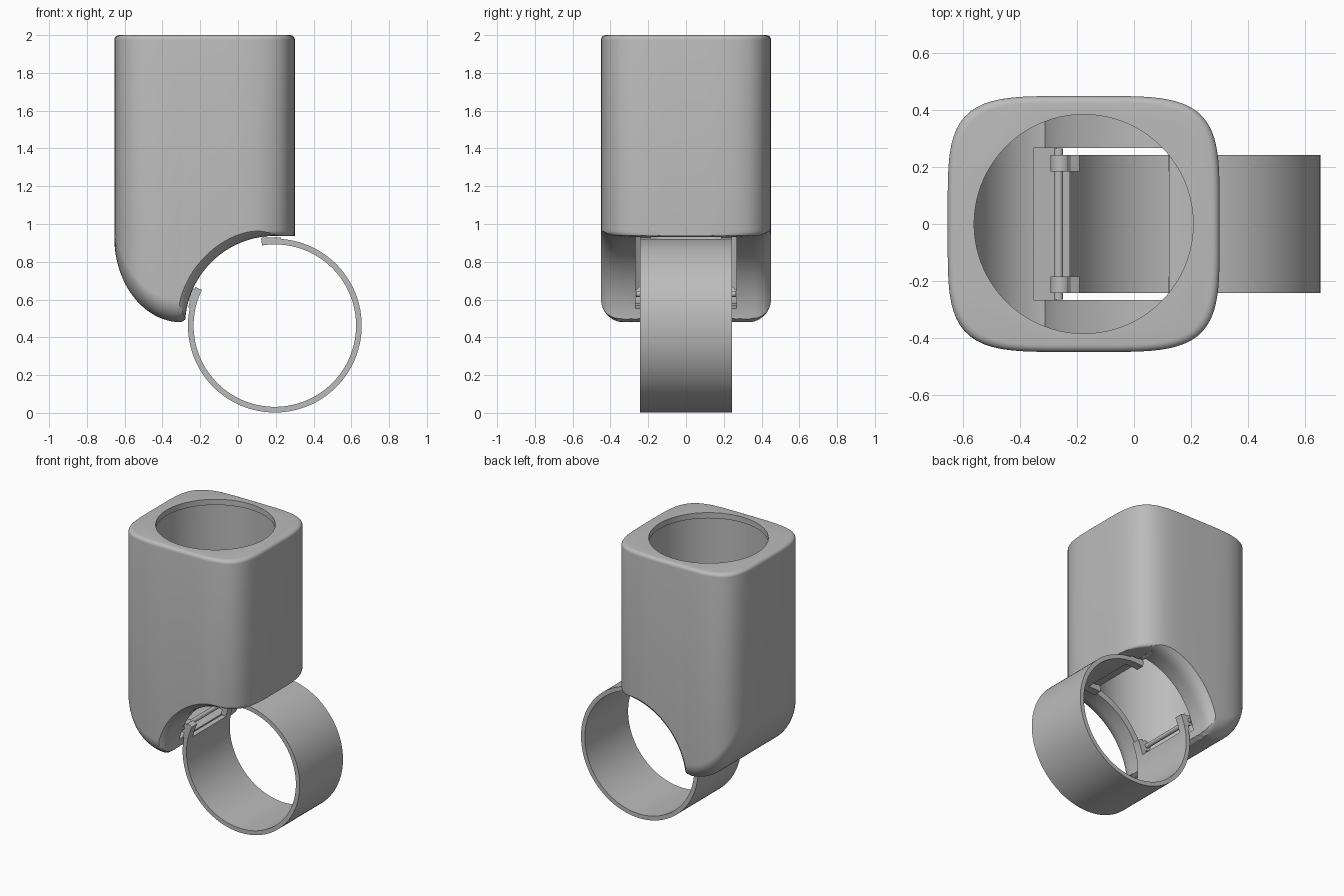
import bpy, bmesh, math

if "Cube" in bpy.data.objects:
    bpy.data.objects.remove(bpy.data.objects["Cube"])

grey = bpy.data.materials.new("plain grey")
grey.diffuse_color = (0.5, 0.5, 0.5, 1)
grey.use_nodes = True
grey.node_tree.nodes["Principled BSDF"].inputs["Base Color"].default_value = grey.diffuse_color
AX, AZ = 0.195, 0.462          # ring axis, running along y


def finish(name, bm):
    bmesh.ops.recalc_face_normals(bm, faces=bm.faces)
    me = bpy.data.meshes.new(name)
    bm.to_mesh(me)
    bm.free()
    ob = bpy.data.objects.new(name, me)
    bpy.context.collection.objects.link(ob)
    me.materials.append(grey)
    return ob


def activate(ob):
    bpy.ops.object.select_all(action='DESELECT')
    ob.select_set(True)
    bpy.context.view_layer.objects.active = ob


def smooth(ob):
    activate(ob)
    bpy.ops.object.shade_smooth_by_angle(angle=math.radians(32))


def cut(ob, cutter):
    activate(ob)
    m = ob.modifiers.new("cut", 'BOOLEAN')
    m.operation, m.solver, m.object = 'DIFFERENCE', 'EXACT', cutter
    bpy.ops.object.modifier_apply(modifier=m.name)
    bpy.data.objects.remove(cutter)


def loft(name, loops, tip=None):
    """Skin closed loops; first loop is capped, last closes on a tip point or a cap."""
    bm = bmesh.new()
    rows = [[bm.verts.new(p) for p in l] for l in loops]
    n = len(rows[0])
    for a, b in zip(rows, rows[1:]):
        for i in range(n):
            bm.faces.new((a[i], a[(i + 1) % n], b[(i + 1) % n], b[i]))
    bm.faces.new(rows[0])
    if tip:
        t = bm.verts.new(tip)
        for i in range(n):
            bm.faces.new((rows[-1][i], rows[-1][(i + 1) % n], t))
    else:
        bm.faces.new(rows[-1])
    return finish(name, bm)


def lathe_y(name, profile, cx=AX, cz=AZ, n=128):
    """Solid of revolution about a y-axis line, from (radius, y) points."""
    return loft(name, [[(cx + r * math.cos(2 * math.pi * i / n), y,
                         cz + r * math.sin(2 * math.pi * i / n)) for i in range(n)]
                       for r, y in profile])


def arc(name, a0, a1, r0, r1, y0, y1):
    """Curved block around the ring axis, angles in degrees."""
    k = max(2, int(abs(a1 - a0) / 3))
    loops = []
    for i in range(k + 1):
        t = math.radians(a0 + (a1 - a0) * i / k)
        loops.append([(AX + r * math.cos(t), y, AZ + r * math.sin(t))
                      for r, y in ((r0, y0), (r1, y0), (r1, y1), (r0, y1))])
    return loft(name, loops)


# --- Housing: squircle column with a rounded, sloping underside
CX, A, B, EXP, N = -0.177, 0.478, 0.45, 4.5, 128


def squircle(i):
    t = 2 * math.pi * (i + 0.5) / N
    c, s = math.cos(t), math.sin(t)
    k = (abs(c) ** EXP + abs(s) ** EXP) ** (-1 / EXP)
    return A * c * k, B * s * k


def belly(x):
    if x < -0.30:
        u = min(1, (-0.30 - x) / 0.355)
        return 0.93 - 0.45 * math.sqrt(1 - u * u)
    if x < -0.15:
        return 0.48 + 0.02 * min(1, (x + 0.30) / 0.02)
    return min(0.937, 0.50 + (x + 0.15) / 0.30 * 0.437)


def underside(x, y):
    r = 0.12 - 0.09 * min(1, max(0, (x + 0.3) / 0.45))
    u = min(1, abs(x - CX) / A)
    d = B * (1 - u ** EXP) ** (1 / EXP) - abs(y)
    d = min(r, max(0, d))
    return belly(x) + r - math.sqrt(max(0, r * r - (r - d) ** 2))


edge = [squircle(i) for i in range(N)]
loops = []
for k in range(6):                              # rounded top rim
    a = math.pi / 2 * (1 - k / 5)
    f = 1 - 0.055 * (1 - math.cos(a))
    loops.append([(CX + x * f, y * f, 1.975 + 0.025 * math.sin(a)) for x, y in edge])
for k in range(30):                             # underside, loops tighter at the wall
    f = 1 - (k / 30) ** 2
    loops.append([(CX + x * f, y * f, underside(CX + x * f, y * f)) for x, y in edge])
housing = loft("housing", loops, (CX, 0, underside(CX, 0)))

# Saddle for the ring, flared at its sides to soften the edges
half = [(0.475, 0.36), (0.478, 0.385), (0.485, 0.41), (0.497, 0.43), (0.52, 0.45), (0.535, 0.47)]
cut(housing, lathe_y("saddle_cutter", [(r, -y) for r, y in reversed(half)] + half))

# Cavity: round bore with a lip, a sloped floor and a raised saddle floor
M = 96
circle = [(math.cos(2 * math.pi * (i + .5) / M), math.sin(2 * math.pi * (i + .5) / M)) for i in range(M)]


def cavity_floor(x):
    u = min(1, max(0, (-0.29 - x) / 0.29))
    return 0.93 - 0.36 * math.sqrt(1 - u * u)


loops = [[(CX + r * x, r * y, z) for x, y in circle]
         for r, z in ((0.385, 2.1), (0.385, 1.96), (0.397, 1.96))]
for k in range(20):
    f = 0.397 * (1 - (k / 20) ** 1.6)
    loops.append([(CX + f * x, f * y, cavity_floor(CX + f * x)) for x, y in circle])
bore = loft("bore_cutter", loops, (CX, 0, cavity_floor(CX)))
cut(bore, lathe_y("floor_cutter", [(0.52, -0.6), (0.52, 0.6)]))
cut(housing, bore)

# Window through the saddle floor
cut(housing, arc("window_cutter", 98, 169, 0.42, 0.56, -0.268, 0.268))
smooth(housing)

# --- Ring with an open section facing the window
R0, R1, W = 0.43, 0.46, 0.243
ring = arc("ring", 168, 446, R0, R1, -W, W)
smooth(ring)

# --- Ears at both ring ends, with hinge knuckles and clasp pins
for side, label in ((-1, "front"), (1, "back")):
    y0, y1 = sorted((side * 0.185, side * W))
    for part, a0, a1 in (("hinge_ear", 154, 168), ("clasp_ear", 86, 99)):
        smooth(arc(f"{label}_{part}", a0, a1, R0, R1 + 0.008, y0, y1))
    smooth(lathe_y(f"{label}_hinge_knuckle", [(0.036, y0), (0.036, y1)], -0.258, 0.63, 32))
    smooth(lathe_y(f"{label}_clasp_knuckle", [(0.022, y0), (0.022, y1)], 0.145, 0.913, 32))

# --- Hinge rod joining the knuckles
smooth(lathe_y("hinge_rod", [(0.016, -0.265), (0.016, 0.265)], -0.265, 0.63, 24))
